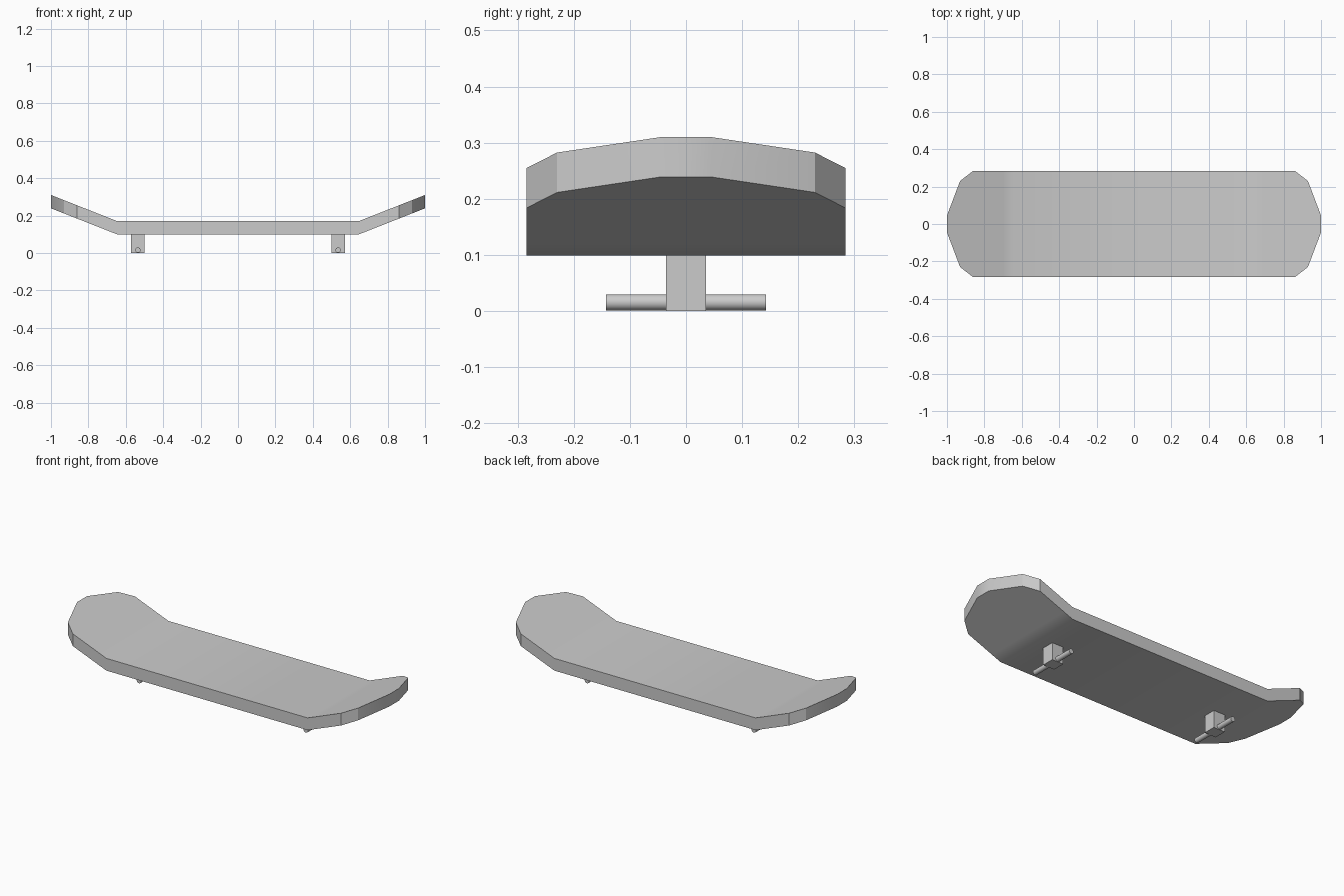
import bpy, bmesh, math

if "Cube" in bpy.data.objects:
    bpy.data.objects.remove(bpy.data.objects["Cube"])

BEND, SLOPE, BOTTOM, THICK = 0.645, 0.394, 0.099, 0.071


def finish(bm, name, smooth=False):
    mesh = bpy.data.meshes.new(name)
    bmesh.ops.recalc_face_normals(bm, faces=bm.faces)
    bm.to_mesh(mesh)
    bm.free()
    obj = bpy.data.objects.new(name, mesh)
    bpy.context.collection.objects.link(obj)
    if smooth:
        bpy.ops.object.select_all(action='DESELECT')
        obj.select_set(True)
        bpy.context.view_layer.objects.active = obj
        bpy.ops.object.shade_smooth_by_angle(angle=math.radians(30))
    return obj


# Deck: flat outline, cut across at the bends, then kick both ends upward
quarter = [(1.0, 0.045), (0.93, 0.23), (0.86, 0.284)]
right = [(x, -y) for x, y in quarter[::-1]] + quarter
outline = right + [(-x, -y) for x, y in right]
bm = bmesh.new()
face = bm.faces.new([bm.verts.new((x, y, BOTTOM)) for x, y in outline])
ext = bmesh.ops.extrude_face_region(bm, geom=[face], use_keep_orig=True)
for v in ext['geom']:
    if isinstance(v, bmesh.types.BMVert):
        v.co.z += THICK
for x in (-0.70, -BEND, BEND, 0.70):
    bmesh.ops.bisect_plane(bm, geom=bm.verts[:] + bm.edges[:] + bm.faces[:],
                           plane_co=(x, 0, 0), plane_no=(1, 0, 0))
for v in bm.verts:
    v.co.z += max(0, abs(v.co.x) - BEND) * SLOPE
finish(bm, "deck", True)

# Trucks: a block hanger and a thin axle near each end
for side, label in ((-1, "left"), (1, "right")):
    x = side * 0.535
    bm = bmesh.new()
    bmesh.ops.create_cube(bm, size=1)
    bmesh.ops.scale(bm, vec=(0.072, 0.072, BOTTOM), verts=bm.verts)
    bmesh.ops.translate(bm, vec=(x, 0, BOTTOM / 2), verts=bm.verts)
    finish(bm, label + "_truck_block")

    bpy.ops.mesh.primitive_cylinder_add(vertices=32, radius=0.0143, depth=0.286,
                                        location=(x, 0, 0.0155),
                                        rotation=(math.pi / 2, 0, 0))
    bpy.context.object.name = label + "_axle"
    bpy.ops.object.shade_smooth_by_angle(angle=math.radians(30))
